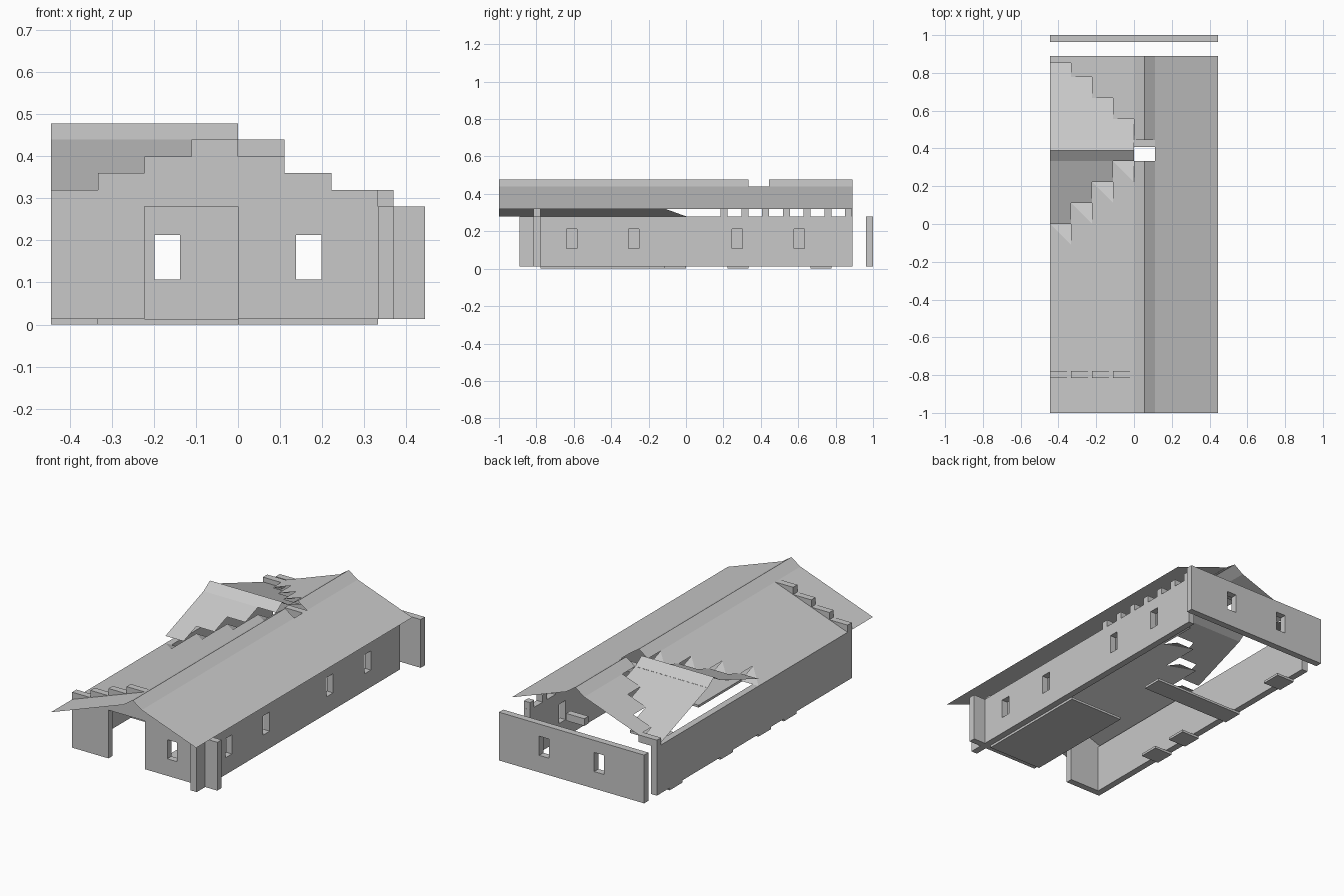
import bpy, bmesh

cube = bpy.data.objects.get("Cube")
if cube:
    bpy.data.objects.remove(cube, do_unlink=True)

stone = bpy.data.materials.new("plain grey")
stone.use_nodes = True
GREY = (0.58, 0.58, 0.58, 1)
stone.diffuse_color = GREY
stone.node_tree.nodes["Principled BSDF"].inputs["Base Color"].default_value = GREY

T = 0.111        # tile size
R = 0.04         # tile rise
EAVE = 0.28      # wall top
BASE = 0.013     # floor thickness
LEFT = -0.444    # outer edge


def finish(name, bm):
    mesh = bpy.data.meshes.new(name)
    bm.to_mesh(mesh)
    bm.free()
    mesh.materials.append(stone)
    obj = bpy.data.objects.new(name, mesh)
    bpy.context.collection.objects.link(obj)


def boxes(name, spans):
    """Each span is (x0, x1, y0, y1, z0, z1)."""
    bm = bmesh.new()
    for x0, x1, y0, y1, z0, z1 in spans:
        for v in bmesh.ops.create_cube(bm, size=1)["verts"]:
            v.co.x = x1 if v.co.x > 0 else x0
            v.co.y = y1 if v.co.y > 0 else y0
            v.co.z = z1 if v.co.z > 0 else z0
    finish(name, bm)


def sheets(name, faces):
    bm = bmesh.new()
    for pts in faces:
        bm.faces.new([bm.verts.new(p) for p in pts])
    bmesh.ops.remove_doubles(bm, verts=bm.verts, dist=0.0005)
    finish(name, bm)


def wall(name, u0, u1, v0, v1, windows=(), half=0.03, along_x=True):
    """Straight wall with rectangular window openings at the given centres."""
    low, high = 0.107, 0.213
    parts, start = [], u0
    for c in windows:
        parts.append((start, c - half, BASE, EAVE))
        parts.append((c - half, c + half, BASE, low))
        parts.append((c - half, c + half, high, EAVE))
        start = c + half
    parts.append((start, u1, BASE, EAVE))
    if along_x:
        boxes(name, [(a, b, v0, v1, z0, z1) for a, b, z0, z1 in parts])
    else:
        boxes(name, [(v0, v1, a, b, z0, z1) for a, b, z0, z1 in parts])


# Walls
F0, F1 = -0.815, -0.778
wall("front_wall_right", 0, 0.444, F0, F1, [0.168])
wall("front_wall_left", LEFT, -2 * T, F0, F1)
wall("back_wall", LEFT, 0.444, 0.963, 1.0, [-0.168, 0.168])
wall("right_wall", -0.889, 0.889, 0.333, 0.37, [-0.61, -0.28, 0.275, 0.605], 0.028, False)
wall("left_wall", F1, 0.889, LEFT, LEFT + 0.037, along_x=False)

# Stepped gable over the front wall
steps = [(LEFT + i * T, LEFT + (i + 1) * T, F0, F1, EAVE, EAVE + (i + 1) * R) for i in range(4)]
steps += [(k * T, (k + 1) * T, F0, F1, EAVE, EAVE + (3 - k) * R) for k in range(3)]
boxes("front_gable_steps", steps)

# Blocks on the wall tops
blocks = [(0.333, 0.37, 2 * T - 0.037 + i * T, 2 * T + i * T, EAVE, EAVE + R) for i in range(7)]
blocks += [(x, x + T, 0.852, 0.889, EAVE, EAVE + R) for x in (LEFT, 0)]
blocks.append((0, T, 0.407, 0.444, 0.4, 0.44))
boxes("wall_top_blocks", blocks)

# Floor plates
boxes("floor_plates", [
    (0, 3 * T, -7 * T, -T, 0, BASE),
    (LEFT, T, 2 * T, 3 * T, 0, BASE),
    (LEFT, -3 * T, 6 * T, 7 * T, 0, BASE),
    (LEFT, -3 * T, -T, 0, 0, BASE),
    (LEFT, -3 * T, -3 * T, -2 * T, 0, BASE)])


def main_slope(xa, xb, za, zb, y0, y1):
    return [(xa, y0, za), (xb, y0, zb), (xb, y1, zb), (xa, y1, za)]


def cross_slope(x0, x1, ya, yb, za, zb):
    return [(x0, ya, za), (x1, ya, za), (x1, yb, zb), (x0, yb, zb)]


# Main roof, stepped back around the cross gable on the left
TOP, PEAK, END = 0.44, 0.478, 0.889
roof = [main_slope(T, 0.444, TOP, 0.32, -1, END)]
for y0, y1 in ((-1, 3 * T), (4 * T, END)):
    roof.append(main_slope(0, T / 2, TOP, PEAK, y0, y1))
    roof.append(main_slope(T / 2, T, PEAK, TOP, y0, y1))
for i in range(4):
    x, z = LEFT + i * T, EAVE + i * R
    roof.append(main_slope(x, x + T, z, z + R, -1, (i - 1) * T))
    if i:
        roof.append(main_slope(x, x + T, z, z + R, END - i * T, END))
sheets("main_roof", roof)

# Cross gable roof
cross = [cross_slope(LEFT, 0, 3 * T, 3.5 * T, TOP, PEAK),
         cross_slope(LEFT, 0, 3.5 * T, 4 * T, PEAK, TOP)]
for j in range(4):
    z = EAVE + j * R
    if j:
        cross.append(cross_slope(LEFT, LEFT + j * T, (j - 1) * T, j * T, z, z + R))
    cross.append(cross_slope(LEFT, LEFT + (j + 1) * T, END - (j + 1) * T, END - j * T, z + R, z))
sheets("cross_gable_roof", cross)

# Folded valley tiles where the two roofs meet
valley = []
for i in range(4):
    x, y, z = LEFT + i * T, (i - 1) * T, EAVE + i * R
    se, nw = (x + T, y, z + R), (x, y + T, z)
    valley.append([(x, y, z), se, nw])
    valley.append([se, (x + T, y + T, z), nw])
sheets("valley_tiles", valley)
